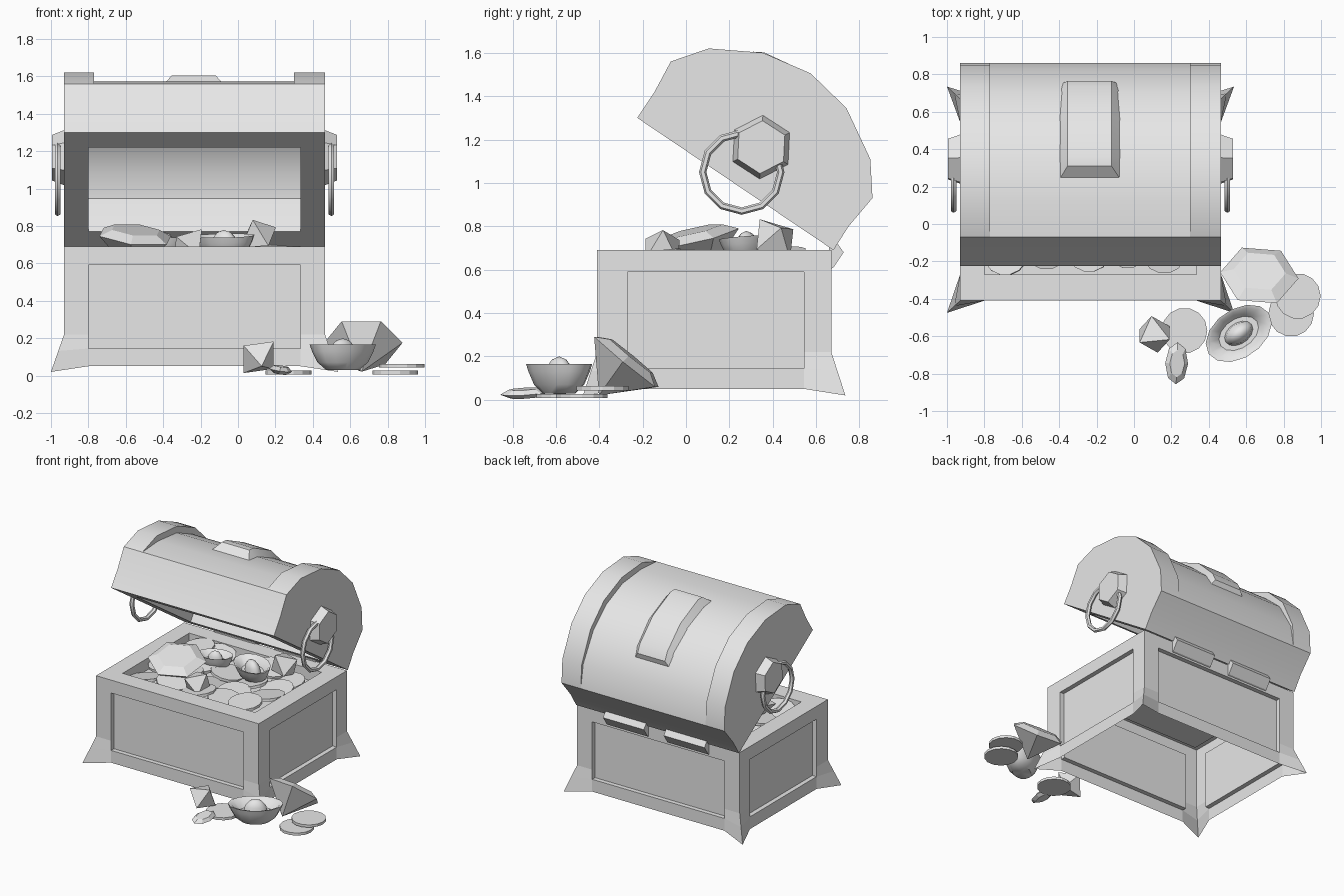
import bpy, bmesh, math, random
from mathutils import Vector, Matrix, Euler

cube = bpy.data.objects.get("Cube")
if cube:
    bpy.data.objects.remove(cube)

grey = bpy.data.materials.new("plain grey")
grey.use_nodes = True
grey.diffuse_color = (0.8, 0.8, 0.8, 1)
grey.node_tree.nodes["Principled BSDF"].inputs["Base Color"].default_value = (0.8, 0.8, 0.8, 1)

X0, X1 = -0.93, 0.465          # chest width
XC = (X0 + X1) / 2
Y0, Y1 = -0.41, 0.67           # chest depth


def finish(name, bm, smooth=None, fix=True):
    if fix:
        bmesh.ops.recalc_face_normals(bm, faces=bm.faces)
    me = bpy.data.meshes.new(name)
    bm.to_mesh(me)
    bm.free()
    me.materials.append(grey)
    if smooth:
        me.shade_smooth()
        me.set_sharp_from_angle(angle=math.radians(smooth))
    ob = bpy.data.objects.new(name, me)
    bpy.context.collection.objects.link(ob)
    return ob


def loft(bm, rows, closed):
    """Join rows of vertices with quads or, at a pole, triangles."""
    for a, b in zip(rows, rows[1:]):
        n = max(len(a), len(b))
        for i in range(n if closed else n - 1):
            j = (i + 1) % n
            quad = [a[i % len(a)], a[j % len(a)], b[j % len(b)], b[i % len(b)]]
            bm.faces.new(list(dict.fromkeys(quad)))


def prism(name, profile, xa, xb, smooth=None):
    """Extrude a (y, z) outline along x."""
    bm = bmesh.new()
    rows = [[bm.verts.new((x, y, z)) for y, z in profile] for x in (xa, xb)]
    loft(bm, rows, True)
    for row in rows:
        bm.faces.new(row)
    return finish(name, bm, smooth)


def turned(name, rings, n, loc, rot=(0, 0, 0), scale=(1, 1, 1), smooth=None):
    """Solid made of (radius, height) rings with n sides."""
    bm = bmesh.new()
    rows = []
    for r, z in rings:
        angles = [math.tau * i / n for i in range(n if r else 1)]
        rows.append([bm.verts.new((r * math.cos(a), r * math.sin(a), z)) for a in angles])
    loft(bm, rows, True)
    for row in (rows[0], rows[-1]):
        if len(row) > 2:
            bm.faces.new(row)
    turn = rot if isinstance(rot, Matrix) else Euler(rot).to_matrix().to_4x4()
    bm.transform(Matrix.Translation(loc) @ turn @ Matrix.Diagonal((*scale, 1)))
    return finish(name, bm, smooth)


def facing(x, y, z):
    return Vector((x, y, z)).to_track_quat("Z", "Y").to_matrix().to_4x4()


# Chest body: open-bottomed shell with sunk panels, a rim and flared feet
bm = bmesh.new()
bmesh.ops.create_cube(bm, size=1)
bm.transform(Matrix.Translation((XC, (Y0 + Y1) / 2, 0.37))
             @ Matrix.Diagonal((X1 - X0, Y1 - Y0, 0.64, 1)))
bmesh.ops.delete(bm, geom=[f for f in bm.faces if f.normal.z < -0.5], context="FACES_ONLY")
panel = [(-0.8, 0.335), (-0.27, 0.545), (0.145, 0.59)]
cuts = [(axis, v) for axis in range(3) for v in panel[axis]] + [(2, 0.22)]
for axis, v in cuts:
    co, no = Vector(), Vector()
    co[axis], no[axis] = v, 1
    bmesh.ops.bisect_plane(bm, geom=bm.verts[:] + bm.edges[:] + bm.faces[:],
                           plane_co=co, plane_no=no)
bm.normal_update()
for side in ((1, 0, 0), (-1, 0, 0), (0, 1, 0), (0, -1, 0), (0, 0, 1)):
    across = [k for k in range(3) if not side[k]]
    faces = [f for f in bm.faces if f.normal.dot(side) > 0.9 and all(
        panel[k][0] < f.calc_center_median()[k] < panel[k][1] for k in across)]
    ring = bmesh.ops.extrude_face_region(bm, geom=faces)["geom"]
    bmesh.ops.delete(bm, geom=faces, context="FACES")
    depth = 0.09 if side[2] else 0.035
    bmesh.ops.translate(bm, verts=[v for v in ring if isinstance(v, bmesh.types.BMVert)],
                        vec=Vector(side) * -depth)
    bm.normal_update()
for v in bm.verts:
    x, y, z = v.co
    if z < 0.21 and min(abs(x - X0), abs(x - X1)) < 0.001 and min(abs(y - Y0), abs(y - Y1)) < 0.001:
        k = (0.22 - z) / 0.17
        v.co += Vector((math.copysign(0.07, x - XC), math.copysign(0.065, y - 0.13), -0.03)) * k
finish("chest_body", bm)

# Lid: solid ends, a lower curved middle and a hollow underside
arc = [(-0.225, 1.30), (-0.145, 1.42), (-0.07, 1.56), (0.105, 1.62), (0.355, 1.60),
       (0.575, 1.505), (0.74, 1.345), (0.85, 1.11), (0.86, 0.93), (0.75, 0.80), (0.68, 0.69)]
middle = Vector((0.2275, 0.995))
hollow = [tuple(middle + (Vector(p) - middle) * 0.74) for p in arc][::-1]
sink = [0, 0, 0, 0.05, 0.05, 0.05, 0.04, 0.02, 0, 0, 0]
sunk = [tuple(Vector(p) + (Vector((0.3, 1.1)) - Vector(p)).normalized() * s)
        for p, s in zip(arc, sink)]
prism("lid_right_end", arc, X0, -0.8, 40)
prism("lid_left_end", arc, 0.335, X1, 40)
prism("lid_right_band", arc + hollow, -0.8, -0.77, 40)
prism("lid_left_band", arc + hollow, 0.3, 0.335, 40)
prism("lid_middle", sunk + hollow, -0.77, 0.3, 40)

# Raised strap that follows the lid curve
base = [(0.22, 1.54), (0.35, 1.53), (0.55, 1.44), (0.70, 1.29), (0.74, 1.19)]
top = [(0.31, 1.605), (0.36, 1.602), (0.575, 1.502), (0.735, 1.345), (0.765, 1.28)]
bm = bmesh.new()
rows = []
for b, t in zip(base, top):
    rows.append([bm.verts.new((x, *p)) for x, p in
                 ((-0.41, b), (-0.355, t), (-0.12, t), (-0.06, b))])
loft(bm, rows, True)
bm.faces.new(rows[0])
bm.faces.new(rows[-1])
finish("lid_strap", bm, 25)

# Hinges, handle bosses and rings on both sides
hinge = [(0.66, 0.60), (0.68, 0.61), (0.727, 0.68), (0.695, 0.725), (0.66, 0.70)]
for s, side in ((1, "left"), (-1, "right")):
    prism(side + "_hinge", hinge, XC + s * 0.26 - 0.175, XC + s * 0.26 + 0.175)
    turned(side + "_handle_boss", [(0.147, 0), (0.122, 0.065)], 6,
           (XC + s * 0.6975, 0.347, 1.165), facing(s, 0, 0) @ Matrix.Rotation(math.pi / 2 - s * 0.05, 4, "Z"))
    bm = bmesh.new()
    rows = []
    for i in range(13):
        a = math.tau * (i % 12) / 12
        if i == 12:
            rows.append(rows[0])
            break
        rows.append([])
        for j in range(6):
            t = math.tau * j / 6
            r = 0.18 + 0.017 * math.cos(t)
            rows[-1].append(bm.verts.new((XC + s * (0.732 + 0.017 * math.sin(t)),
                                          0.257 + r * math.cos(a), 1.05 + r * math.sin(a))))
    loft(bm, rows, True)
    finish(side + "_handle_ring", bm, 50)

# Treasure shapes
COIN = [(0.122, -0.01), (0.122, 0.01)]
CUT_GEM = [(0, -0.2), (0.21, 0), (0.14, 0.035)]
OCTA = [(0, -0.12), (0.11, 0), (0, 0.12)]
OBLONG = [(0.6, -0.02), (1, 0), (0.65, 0.02)]
INGOT = [(0, 0), (0.5, 0), (0.76, 0.04), (0.93, 0.1), (1, 0.135), (0.88, 0.13), (0.6, 0.075),
         (0.43, 0.075), (0.38, 0.12), (0.22, 0.155), (0, 0.17)]

# Treasure spilled on the ground
for i, spot in enumerate([(0.27, -0.57, 0.017), (0.84, -0.48, 0.017), (0.876, -0.385, 0.053)]):
    turned(f"ground_coin_{i + 1}", COIN, 14, spot)
turned("ground_cut_gem", CUT_GEM, 6, (0.67, -0.275, 0.175), facing(0.05, 0.63, 0.77))
turned("ground_eight_sided_gem", OCTA, 4, (0.11, -0.59, 0.098), (0.55, 0.6, 0.5))
turned("ground_oblong_gem", OBLONG, 8, (0.228, -0.745, 0.03), (0.06, 0.15, -0.03), (0.062, 0.112, 1))
turned("ground_ingot", INGOT, 14, (0.56, -0.585, 0.03), (0, 0, 0.6), (0.195, 0.13, 1), 45)

# Treasure inside the chest
turned("chest_cut_gem", CUT_GEM, 6, (-0.55, 0.04, 0.745), facing(0.1, -0.22, 0.95))
turned("chest_corner_gem", OCTA, 4, (-0.27, -0.11, 0.69), (0.5, 0.5, 0.9))
turned("chest_back_gem", OCTA, 4, (0.11, 0.41, 0.74), (0.5, -0.5, 0.3))
turned("chest_small_ingot", INGOT, 14, (-0.39, 0.28, 0.63), (0, 0, 0.3), (0.13, 0.09, 0.8), 45)
turned("chest_large_ingot", INGOT, 14, (-0.07, 0.29, 0.63), (0.1, 0, -0.45), (0.175, 0.115, 0.88), 45)
random.seed(4)
for i in range(5):
    for j in range(4):
        spot = (-0.67 + 0.215 * i + random.uniform(-0.03, 0.03),
                -0.13 + 0.18 * j + random.uniform(-0.03, 0.03), random.uniform(0.625, 0.675))
        tilt = (random.uniform(-0.2, 0.2), random.uniform(-0.2, 0.2), 0)
        turned(f"chest_coin_{i * 4 + j + 1}", COIN, 14, spot, tilt)
